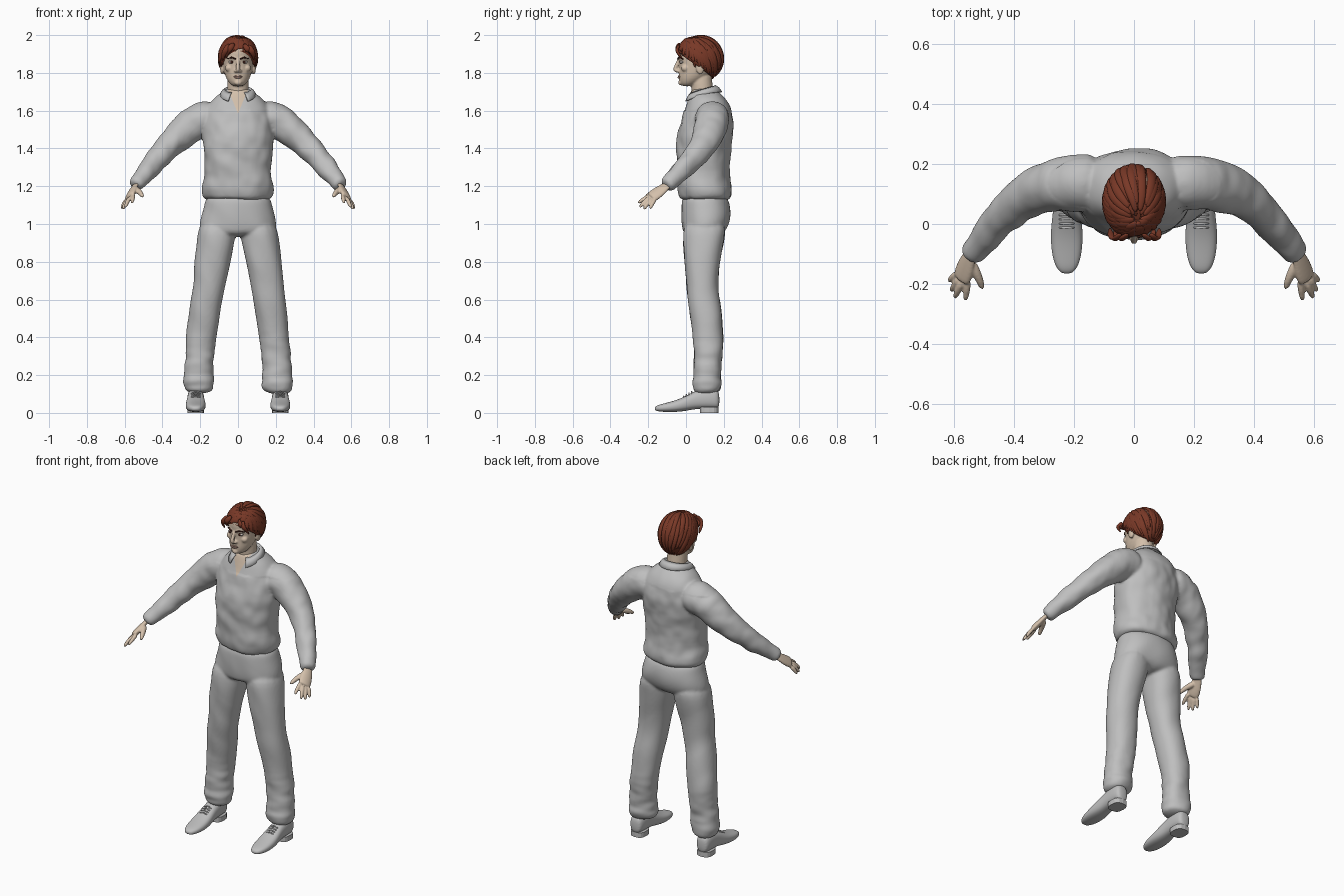
import bpy, bmesh, math, random
from mathutils import Vector, Matrix, noise

random.seed(4)
cube = bpy.data.objects.get("Cube")
if cube:
    bpy.data.objects.remove(cube)


def material(name, rgb):
    m = bpy.data.materials.new(name)
    m.use_nodes = True
    m.diffuse_color = (*rgb, 1)
    bsdf = m.node_tree.nodes["Principled BSDF"]
    bsdf.inputs["Base Color"].default_value = (*rgb, 1)
    bsdf.inputs["Roughness"].default_value = 0.8
    return m


CLOTH = material("light grey cloth", (0.52, 0.52, 0.52))
SKIN = material("pale skin", (0.66, 0.53, 0.41))
HAIR = material("auburn hair", (0.19, 0.04, 0.02))
LIP = material("muted lip", (0.48, 0.30, 0.24))
WHITE = material("eye white", (0.55, 0.50, 0.46))
DARK = material("dark brown", (0.05, 0.015, 0.01))


def loft(bm, rings):
    """Skin a list of point rings and cap both ends."""
    rows = [[bm.verts.new(p) for p in r] for r in rings]
    n = len(rows[0])
    for a, b in zip(rows, rows[1:]):
        for i in range(n):
            bm.faces.new((a[i], a[(i + 1) % n], b[(i + 1) % n], b[i]))
    bm.faces.new(rows[0][::-1])
    bm.faces.new(rows[-1])


def ring(c, u, v, n=16, power=1.0):
    """Ellipse round c with half axes u and v; power < 1 squares it off."""
    pts = []
    for i in range(n):
        a = math.tau * i / n
        s, t = math.cos(a), math.sin(a)
        pts.append(Vector(c) + Vector(u) * math.copysign(abs(s) ** power, s)
                   + Vector(v) * math.copysign(abs(t) ** power, t))
    return pts


def upright(bm, rows, power=0.9):
    """Body part from rows of (z, left x, right x, front y, back y)."""
    loft(bm, [ring(((l + r) / 2, (f + b) / 2, z), ((r - l) / 2, 0, 0),
                   (0, (b - f) / 2, 0), power=power) for z, l, r, f, b in rows])


def tube(bm, pts, radii, side=(0, 0, 1), flat=1.0, n=12):
    """Tapered tube along pts; flat scales its thickness towards 'side'."""
    pts = [Vector(p) for p in pts]
    rings = []
    for i, p in enumerate(pts):
        d = (pts[min(i + 1, len(pts) - 1)] - pts[max(i - 1, 0)]).normalized()
        u = d.cross(Vector(side)).normalized()
        rings.append(ring(p, u * radii[i], u.cross(d) * radii[i] * flat, n))
    loft(bm, rings)


def ball(bm, c, r):
    bmesh.ops.create_uvsphere(bm, u_segments=20, v_segments=12, radius=1,
                              matrix=Matrix.Translation(c) @ Matrix.Diagonal((*r, 1)))


def mirror_x(bm):
    geo = bmesh.ops.duplicate(bm, geom=bm.verts[:] + bm.edges[:] + bm.faces[:])
    for v in geo["geom"]:
        if isinstance(v, bmesh.types.BMVert):
            v.co.x = -v.co.x


def finish(name, bm, mats, voxel=0, smooth=4, subsurf=0, folds=None):
    """Make the object; optionally fuse its shells and add cloth folds."""
    bmesh.ops.recalc_face_normals(bm, faces=bm.faces[:])
    me = bpy.data.meshes.new(name)
    bm.to_mesh(me)
    bm.free()
    ob = bpy.data.objects.new(name, me)
    bpy.context.collection.objects.link(ob)
    if subsurf:
        ob.modifiers.new("round", "SUBSURF").levels = subsurf
    if voxel:
        fuse = ob.modifiers.new("fuse", "REMESH")
        fuse.mode, fuse.voxel_size = "VOXEL", voxel
        soft = ob.modifiers.new("soften", "SMOOTH")
        soft.factor, soft.iterations = 0.5, smooth
    if ob.modifiers:
        dg = bpy.context.evaluated_depsgraph_get()
        ob.data = bpy.data.meshes.new_from_object(ob.evaluated_get(dg))
        ob.modifiers.clear()
    if folds:
        moved = [v.co + v.normal * folds(v.co) for v in ob.data.vertices]
        for v, co in zip(ob.data.vertices, moved):
            v.co = co
    ob.data.materials.clear()
    for m in mats:
        ob.data.materials.append(m)
    for p in ob.data.polygons:
        p.use_smooth = True
    return ob


# Shirt: torso and both sleeves fused, then creased
def shirt_folds(p):
    f = noise.noise(Vector((p.x * 9 + p.z * 5, p.y * 7, p.z * 11)))
    f += 0.5 * noise.noise(Vector((p.x * 20, p.y * 12, p.z * 16)))
    return 0.008 * f * (0.4 if p.z > 1.6 else 1)


bm = bmesh.new()
for x, r in ((0.1, 0.095),):
    tube(bm, [(x, .135, 1.565), (.19, .14, 1.56), (.26, .135, 1.515), (.33, .11, 1.45),
              (.40, .07, 1.38), (.47, -.01, 1.295), (.53, -.085, 1.22), (.548, -.107, 1.2)],
         [r, .1, .094, .08, .07, .058, .045, .04])
mirror_x(bm)
upright(bm, [(z, -w, w, f, b) for z, w, f, b in (
    (1.12, .17, -.03, .22), (1.15, .192, -.042, .245), (1.19, .197, -.047, .245),
    (1.25, .18, -.05, .23), (1.35, .18, -.056, .237), (1.45, .19, -.052, .25),
    (1.52, .195, -.038, .258), (1.60, .185, -.008, .248), (1.66, .14, .008, .22),
    (1.70, .08, .02, .175), (1.72, .062, .032, .155))])
shirt = finish("shirt", bm, [CLOTH, SKIN], 0.008, 4, 2, shirt_folds)

# Open neckline: cut a clean V and colour it as skin
V_LOW, V_SLOPE = 1.585, 0.42
bm = bmesh.new()
bm.from_mesh(shirt.data)
for s in (1, -1):
    faces = [f for f in bm.faces if f.calc_center_median().y < .07
             and f.calc_center_median().z > 1.56 and abs(f.calc_center_median().x) < .1]
    geo = set(faces) | {e for f in faces for e in f.edges} | {v for f in faces for v in f.verts}
    bmesh.ops.bisect_plane(bm, geom=list(geo), plane_co=(0, 0, V_LOW), plane_no=(s, 0, -V_SLOPE))
for f in bm.faces:
    c = f.calc_center_median()
    f.material_index = int(c.y < .07 and abs(c.x) < (c.z - V_LOW) * V_SLOPE)
bm.to_mesh(shirt.data)
bm.free()

# Collar: a folded band with two points at the front
bm = bmesh.new()
rows = []
for i in range(33):
    a = math.radians(-152 + 304 * i / 32)
    fr = (1 - math.cos(a)) / 2
    s, c = math.sin(a), math.cos(a)
    top = Vector((s * .07, .088 + c * .07, 1.735 - .04 * fr))
    low = Vector((s * (.095 + .02 * fr ** 3), .092 + c * (.1 + .01 * fr), 1.70 - .055 * fr ** 2))
    rows.append([bm.verts.new(p) for p in (top - Vector((0, 0, .045)), top,
                                           top.lerp(low, .5) + Vector((0, 0, .006)), low)])
for a, b in zip(rows, rows[1:]):
    for j in range(3):
        bm.faces.new((a[j], a[j + 1], b[j + 1], b[j]))
collar = finish("collar", bm, [CLOTH])
collar.modifiers.new("thickness", "SOLIDIFY").thickness = 0.006


# Trousers: hips and legs fused, with bunching near the cuffs
def trouser_folds(p):
    f = 0.006 * noise.noise(Vector((p.x * 8, p.y * 6, p.z * 7 + p.x * 6)))
    low = max(0, 1 - p.z / .45)
    return f + 0.013 * low * noise.noise(Vector((p.x * 9, p.y * 9, p.z * 24)))


bm = bmesh.new()
upright(bm, [
    (1.03, .005, .2, -.01, .225), (.92, .008, .222, -.018, .205), (.8, .038, .232, -.012, .178),
    (.7, .06, .24, -.002, .172), (.6, .08, .25, .004, .178), (.5, .095, .265, .025, .195),
    (.4, .112, .275, .038, .2), (.3, .122, .278, .043, .195), (.2, .13, .287, .042, .183),
    (.15, .124, .292, .034, .188), (.105, .14, .28, .045, .178)])
mirror_x(bm)
upright(bm, [(z, -w, w, f, b) for z, w, f, b in (
    (1.17, .165, -.02, .21), (1.1, .18, -.028, .24), (1.04, .2, -.028, .245),
    (.98, .212, -.024, .228), (.93, .19, -.01, .18))])
finish("trousers", bm, [CLOTH], 0.008, 4, 2, trouser_folds)

# Shoes: upper, sole, heel block and laces
bm = bmesh.new()
loft(bm, [ring((.224, y, (lo + hi) / 2), (w, 0, 0), (0, 0, (hi - lo) / 2), power=.8)
          for y, w, lo, hi in (
    (-.166, .014, .014, .03), (-.15, .034, .008, .042), (-.11, .049, .004, .052),
    (-.05, .055, .004, .068), (0, .052, .01, .09), (.05, .045, .02, .118),
    (.11, .045, .022, .135), (.155, .042, .022, .13), (.178, .03, .024, .11))])
mirror_x(bm)
finish("shoes", bm, [CLOTH], subsurf=2)
bm = bmesh.new()
loft(bm, [ring((.224, .123, z), (.044, 0, 0), (0, .05, 0), power=.7) for z in (0, .03)])
mirror_x(bm)
finish("shoe_heels", bm, [CLOTH]).data.shade_flat()
bm = bmesh.new()
for i in range(4):
    y = -.012 + i * .014
    tube(bm, [(.2, y, .079 + i * .007), (.224, y, .088 + i * .008), (.248, y, .079 + i * .007)],
         [.004] * 3, side=(0, 1, 0), n=6)
mirror_x(bm)
finish("shoe_laces", bm, [CLOTH])

# Hands: palm, four fingers and thumb fused
bm = bmesh.new()
palm_up = (.75, -.25, .6)
tube(bm, [(.535, -.09, 1.215), (.55, -.112, 1.195), (.56, -.142, 1.172), (.572, -.175, 1.148),
          (.576, -.188, 1.14)], [.025, .029, .038, .04, .034], palm_up, .45)
for base, mid, tip in (
        ((.552, -.185, 1.153), (.557, -.222, 1.135), (.562, -.258, 1.108)),
        ((.570, -.188, 1.143), (.586, -.223, 1.118), (.599, -.248, 1.084)),
        ((.582, -.178, 1.134), (.599, -.207, 1.107), (.610, -.224, 1.074)),
        ((.590, -.163, 1.13), (.606, -.180, 1.107), (.617, -.191, 1.078))):
    tube(bm, [base, mid, tip], [.0125, .0115, .0085], palm_up)
tube(bm, [(.545, -.125, 1.185), (.524, -.165, 1.172), (.513, -.19, 1.16), (.503, -.218, 1.142)],
     [.02, .016, .013, .009], palm_up)
mirror_x(bm)
finish("hands", bm, [SKIN], 0.0045, 2, 1)

# Head: skull, jaw, neck, nose, brow, lips and ears fused
bm = bmesh.new()
for s in (1, -1):
    ball(bm, (s * .083, .075, 1.825), (.012, .022, .034))
    ball(bm, (s * .012, -.042, 1.81), (.009, .011, .008))
    ball(bm, (s * .047, -.004, 1.825), (.022, .022, .02))
    tube(bm, [(s * .008, -.038, 1.876), (s * .033, -.03, 1.879), (s * .056, -.008, 1.873)],
         [.009, .01, .007])
tube(bm, [(0, -.034, 1.88), (0, -.048, 1.845), (0, -.062, 1.815), (0, -.045, 1.803)],
     [.009, .01, .013, .009], side=(0, 1, 0))
ball(bm, (0, -.03, 1.748), (.02, .012, .014))
tube(bm, [(0, .1, 1.6), (0, .09, 1.68), (0, .082, 1.74), (0, .082, 1.82)], [.07, .06, .059, .058], (0, 1, 0))
upright(bm, [(z, -w, w, f, b) for z, w, f, b in (
    (1.728, .024, -.02, .03), (1.742, .045, -.035, .065), (1.77, .064, -.04, .11),
    (1.80, .074, -.04, .145), (1.84, .081, -.038, .168), (1.88, .085, -.044, .182),
    (1.92, .086, -.047, .187), (1.95, .078, -.034, .178), (1.98, .05, .005, .14))], 1.0)
finish("head", bm, [SKIN], 0.005, 3, 1)

# Facial features
for name, mat, c, r in (("eye", WHITE, (.033, -.02, 1.857), (.017, .013, .008)),
                        ("iris", DARK, (.032, -.027, 1.857), (.009, .008, .008))):
    bm = bmesh.new()
    ball(bm, c, r)
    mirror_x(bm)
    finish(name + "_pair", bm, [mat])
bm = bmesh.new()
tube(bm, [(.012, -.044, 1.874), (.034, -.037, 1.882), (.058, -.014, 1.874)], [.004, .005, .002], flat=.9)
mirror_x(bm)
finish("eyebrows", bm, [DARK])
bm = bmesh.new()
for z, r in ((1.783, .005), (1.775, .006)):
    tube(bm, [(-.024, -.031, 1.779), (-.01, -.039, z), (.01, -.039, z), (.024, -.031, 1.779)],
         [.002, r, r, .002])
finish("lips", bm, [LIP], subsurf=1)

# Hair: a scalp cap covered by overlapping tapered locks
CENTRE, RADII = Vector((0, .07, 1.868)), Vector((.1, .124, .122))
ROOT = Vector((.1, -.45, .9)).normalized()


def hairline(a, reach=1.0):
    """Direction of the hair edge at angle a, where 0 is the front."""
    back = (1 - math.cos(a)) / 2
    polar = math.radians(66 + 78 * back ** 0.9) * reach
    return Vector((math.sin(a) * math.sin(polar), -math.cos(a) * math.sin(polar), math.cos(polar)))


def on_scalp(d, lift):
    return CENTRE + d * RADII * lift


bm = bmesh.new()
N = 40
loft(bm, [[on_scalp(hairline(math.tau * i / N, k / 10), .98) for i in range(N)] for k in range(1, 11)])
finish("hair_cap", bm, [HAIR])

bm = bmesh.new()
for layer, count in ((0, 44), (1, 34), (2, 20)):
    for i in range(count):
        a = math.tau * (i + random.uniform(-.3, .3)) / count
        end = hairline(a, random.uniform(.92, 1.04) - .2 * layer)
        start = random.uniform(.02, .2) + .04 * layer
        pts, rad = [], []
        for k in range(9):
            t = start + (1 - start) * k / 8
            d = ROOT.slerp(end, t)
            d = Matrix.Rotation(.16 * math.sin(t * 3), 3, "Z") @ d
            pts.append(on_scalp(d, .995 + .02 * layer + .02 * math.sin(math.pi * t)))
            rad.append(.0165 * math.sin(math.pi * (.1 + .84 * k / 8)) ** .7)
        tube(bm, pts, rad, side=pts[4] - CENTRE, flat=.55, n=8)
# Fringe and sideburns
for x, z, tip, low in ((-.02, 1.96, -.062, 1.875), (-.045, 1.955, -.08, 1.86),
                       (.03, 1.955, .066, 1.895), (.055, 1.95, .084, 1.865)):
    tube(bm, [(x, -.03, z), ((x + tip) / 2, -.056, z - .03), (tip, -.036, (z + low) / 2 - .01),
              (tip, -.012, low)], [.012, .018, .014, .003], (0, 1, 0), .6, 8)
for s in (1, -1):
    tube(bm, [(s * .09, .04, 1.92), (s * .093, .04, 1.87), (s * .084, .05, 1.825)],
         [.016, .015, .003], (1, 0, 0), .5, 8)
finish("hair_locks", bm, [HAIR], subsurf=1)
